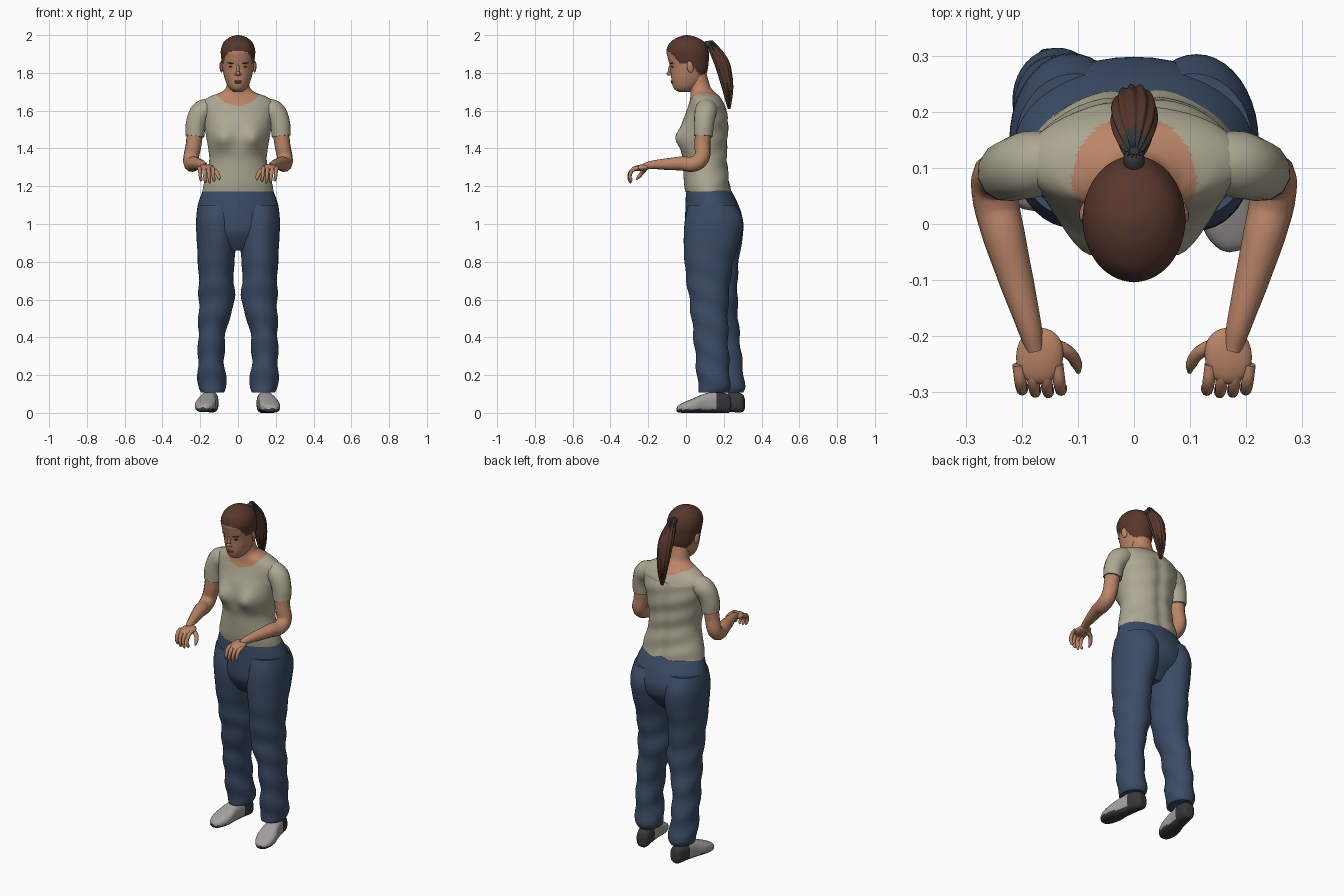
import bpy, bmesh
from math import sin, cos, pi, exp, copysign
from mathutils import Vector

if "Cube" in bpy.data.objects:
    bpy.data.objects.remove(bpy.data.objects["Cube"])


def material(name, r, g, b):
    m = bpy.data.materials.new(name)
    m.use_nodes = True
    m.diffuse_color = (r, g, b, 1)
    m.node_tree.nodes["Principled BSDF"].inputs["Base Color"].default_value = (r, g, b, 1)
    return m


skin = material("skin", .50, .235, .14)
lip = material("lip", .30, .115, .08)
hair = material("brown hair", .095, .038, .025)
cream = material("cream cloth", .42, .39, .29)
denim = material("blue denim", .045, .073, .135)
grey = material("light grey shoe", .37, .35, .345)
dark = material("dark grey", .04, .04, .043)


def spline(rows, steps):
    """Smooth interpolation through rows of numbers."""
    rows = [Vector(r) for r in rows]
    out = []
    for i in range(len(rows) - 1):
        a, b, c, d = rows[max(i - 1, 0)], rows[i], rows[i + 1], rows[min(i + 2, len(rows) - 1)]
        for k in range(steps):
            t = k / steps
            out.append(b + (c - a) * (t / 2) + (a * 2 - b * 5 + c * 4 - d) * (t * t / 2)
                       + (b * 3 - a - c * 3 + d) * (t ** 3 / 2))
    return out + [rows[-1]]


def loft(name, rows, mats, rule=None, warp=None, sides=40, steps=5, power=1.0):
    """Skin over rows of (z, centre x, half width, near y, far y)."""
    bm = bmesh.new()
    rings = []
    for z, cx, rx, near, far in spline(rows, steps):
        ring = []
        for j in range(sides):
            a = 2 * pi * j / sides
            c, s = (copysign(abs(f) ** power, f) for f in (cos(a), sin(a)))
            p = Vector((cx + rx * c, (near + far) / 2 + (far - near) / 2 * s, z))
            ring.append(bm.verts.new(warp(p, a) if warp else p))
        rings.append(ring)
    for lo, hi in zip(rings, rings[1:]):
        for j in range(sides):
            k = (j + 1) % sides
            bm.faces.new((lo[j], lo[k], hi[k], hi[j]))
    bm.faces.new(rings[0])
    bm.faces.new(rings[-1])
    bmesh.ops.recalc_face_normals(bm, faces=bm.faces)
    for f in bm.faces:
        f.smooth = len(f.verts) == 4
        if rule:
            f.material_index = rule(f.calc_center_median())
    me = bpy.data.meshes.new(name)
    bm.to_mesh(me)
    bm.free()
    for m in mats:
        me.materials.append(m)
    ob = bpy.data.objects.new(name, me)
    bpy.context.collection.objects.link(ob)
    return ob


def ball(name, loc, size, mat, rot=(0, 0, 0)):
    bpy.ops.mesh.primitive_uv_sphere_add(segments=20, ring_count=12, location=loc, rotation=rot)
    ob = bpy.context.object
    ob.name = name
    ob.scale = size
    ob.data.materials.append(mat)
    bpy.ops.object.shade_smooth()
    return ob


def tube(name, side, pts, mat):
    """Tapered limb through points of (x, y, z, radius)."""
    cu = bpy.data.curves.new(name, "CURVE")
    cu.dimensions = "3D"
    cu.bevel_depth = 1
    cu.bevel_resolution = 4
    cu.resolution_u = 6
    cu.use_fill_caps = True
    sp = cu.splines.new("BEZIER")
    sp.bezier_points.add(len(pts) - 1)
    for bp, (x, y, z, r) in zip(sp.bezier_points, pts):
        bp.co = (side * x, y, z)
        bp.radius = r
        bp.handle_left_type = bp.handle_right_type = "AUTO"
    cu.materials.append(mat)
    bpy.context.collection.objects.link(bpy.data.objects.new(name, cu))


# Shirt body running up into the neck, coloured by a round neckline
def chest(p, a):
    if p.y < .09:
        p.y -= .038 * exp(-((abs(p.x) - .083) / .05) ** 2 - ((p.z - 1.455) / .06) ** 2)
    elif p.z < 1.62:
        p.y -= .012 * exp(-(p.x / .03) ** 2)
        p.y += .003 * sin(p.z * 60 + p.x * 20)
    return p


loft("shirt_and_neck", [
    (1.172, 0, .188, -.004, .241), (1.21, 0, .182, -.01, .236), (1.27, 0, .166, -.014, .228),
    (1.34, 0, .152, -.018, .222), (1.4, 0, .158, -.028, .222), (1.46, 0, .168, -.033, .225),
    (1.53, 0, .18, -.022, .228), (1.58, 0, .19, -.004, .222), (1.62, 0, .197, .01, .21),
    (1.65, 0, .185, .019, .195), (1.675, 0, .148, .023, .178), (1.69, 0, .108, .024, .162),
    (1.705, 0, .078, .022, .147), (1.73, 0, .061, .016, .128), (1.8, 0, .055, .01, .108)],
    [cream, skin], warp=chest, sides=64, steps=6,
    rule=lambda c: int(c.z > 1.625 + 4.2 * c.x ** 2 + .2 * max(0, c.y - .02)))

# Trouser seat
loft("trouser_seat", [
    (1.182, 0, .18, .003, .234), (1.165, 0, .191, 0, .246), (1.1, 0, .213, -.003, .278),
    (1.03, 0, .22, -.004, .298), (.96, 0, .212, .0, .285), (.9, 0, .17, .03, .235),
    (.86, 0, .09, .06, .2)], [denim])


# Trouser legs, one set further back, with soft folds
def folds(p, a):
    if p.z < .9:
        k = .004 * sin(p.z * 42 + 2 * sin(a)) * min(1, (.9 - p.z) * 4)
        p.x += k * cos(a)
        p.y += k * sin(a)
    return p


leg = [(1.1, 0, .212, .012, .268), (1.02, 0, .222, -.006, .302), (.92, .004, .219, -.012, .288),
       (.8, .02, .212, -.008, .25), (.7, .022, .208, .003, .235), (.58, .02, .208, .02, .224),
       (.45, .06, .21, .035, .222), (.3, .073, .212, .05, .226), (.2, .066, .213, .058, .232),
       (.135, .062, .21, .064, .232), (.108, .07, .2, .068, .222)]
shoe = [(0, 0, .016, .025, .06), (.012, 0, .034, 0, .095), (.07, 0, .041, 0, .112),
        (.14, 0, .046, 0, .102), (.2, 0, .055, 0, .077), (.25, 0, .048, 0, .056),
        (.28, 0, .03, .002, .04), (.29, 0, .012, .008, .026)]

for side, label in ((1, "left"), (-1, "right")):
    rows = []
    for z, inner, outer, near, far in leg:
        back = .08 * (max(0, .95 - z) / .85) ** .6 if side < 0 else 0
        rows.append((z, side * (inner + outer) / 2, (outer - inner) / 2, near + back, far + back))
    loft(label + "_trouser_leg", rows, [denim], warp=folds, steps=6)

    # Shoe with dark heel and sole
    ob = loft(label + "_shoe", shoe, [grey, dark], sides=32, power=.75,
              rule=lambda c: int(c.y < .02 or c.z < .085))
    ob.rotation_euler = (pi / 2, 0, side * .18)
    ob.location = (.13, .237, 0) if side > 0 else (-.135, .31, .004)

    # Sleeve and bent arm
    tube(label + "_sleeve", side, [(.14, .112, 1.612, .055), (.19, .105, 1.594, .06),
         (.22, .096, 1.54, .055), (.229, .091, 1.465, .051)], cream)
    tube(label + "_arm", side, [(.226, .091, 1.52, .044), (.235, .087, 1.42, .042),
         (.249, .08, 1.345, .041), (.246, .04, 1.318, .041), (.232, -.02, 1.32, .038),
         (.21, -.1, 1.317, .031), (.186, -.185, 1.312, .022), (.176, -.225, 1.304, .016)], skin)

    # Hand: rounded palm, four drooping fingers and a thumb
    bpy.ops.mesh.primitive_cube_add(size=2, location=(side * .168, -.235, 1.298),
                                    rotation=(.12, 0, side * .1))
    palm = bpy.context.object
    palm.name = label + "_palm"
    palm.scale = (.05, .06, .02)
    palm.data.materials.append(skin)
    palm.modifiers.new("round", "SUBSURF").levels = 3
    palm.modifiers["round"].render_levels = 3
    bpy.ops.object.shade_smooth()
    for i in range(4):
        x = .133 + .023 * i
        drop = .008 * abs(i - 1.4)
        tube(f"{label}_finger_{i + 1}", side, [
            (x + .004, -.25, 1.298, .011), (x, -.282, 1.287, .011), (x - .003, -.303 + drop / 2, 1.252, .009),
            (x - .006, -.297 + drop / 2, 1.22 + drop, .008), (x - .006, -.295 + drop / 2, 1.212 + drop, .003)], skin)
    tube(label + "_thumb", side, [(.15, -.215, 1.295, .014), (.118, -.228, 1.277, .012),
         (.102, -.25, 1.25, .01), (.099, -.264, 1.234, .004)], skin)

    # Ear, eye and brow
    ball(label + "_ear", (side * .088, .022, 1.832), (.009, .018, .031), skin, (.2, 0, side * .25))
    ball(label + "_eye", (side * .034, -.0715, 1.832), (.015, .006, .005), dark, (0, 0, side * .3))
    ball(label + "_brow", (side * .036, -.077, 1.851), (.02, .006, .0035), hair, (0, side * -.12, side * .33))
    ball(label + "_nostril", (side * .01, -.084, 1.793), (.008, .01, .008), skin)


# Head, with the swept-back hair split off along a hairline
hairline = [(-.12, 1.915), (-.09, 1.912), (-.06, 1.885), (-.03, 1.845), (0, 1.85), (.035, 1.84),
            (.06, 1.80), (.12, 1.765)]


def head_colour(c):
    if abs(c.x) < .013 and c.y < 0 and 1.925 < c.z < 1.957:
        return 2
    for (ya, za), (yb, zb) in zip(hairline, hairline[1:]):
        if ya <= c.y <= yb:
            return int(c.z > za + (zb - za) * (c.y - ya) / (yb - ya))
    return int(c.z > 1.77)


loft("head", [
    (1.7, 0, .024, -.04, .03), (1.714, 0, .042, -.061, .055), (1.74, 0, .059, -.073, .085),
    (1.78, 0, .073, -.079, .104), (1.83, 0, .083, -.084, .117), (1.88, 0, .089, -.097, .121),
    (1.92, 0, .091, -.103, .119), (1.96, 0, .077, -.085, .1), (1.986, 0, .049, -.048, .062),
    (1.997, 0, .02, -.016, .026), (2, 0, .003, .002, .008)],
    [skin, hair, dark], rule=head_colour, sides=72, steps=8)
ball("nose_bridge", (0, -.082, 1.822), (.009, .012, .03), skin, (-.2, 0, 0))
ball("nose_tip", (0, -.09, 1.797), (.011, .014, .011), skin)
ball("upper_lip", (0, -.073, 1.756), (.021, .009, .005), lip)
ball("lower_lip", (0, -.071, 1.748), (.018, .009, .005), lip)


# Ponytail with strand ridges and its dark band
def strands(p, a):
    k = .003 * sin(a * 11 + p.z * 8)
    p.x += k * cos(a)
    p.y += k * sin(a)
    return p


loft("ponytail", [
    (1.972, 0, .01, .122, .138), (1.945, 0, .02, .115, .165), (1.9, 0, .034, .13, .203),
    (1.85, 0, .04, .15, .23), (1.8, 0, .038, .168, .241), (1.75, 0, .033, .183, .247),
    (1.7, 0, .026, .198, .247), (1.65, 0, .016, .212, .24), (1.61, 0, .004, .224, .232)],
    [hair, dark], warp=strands, sides=66, rule=lambda c: int(c.z > 1.935))
ball("hair_band", (0, .115, 1.95), (.019, .024, .02), dark)
